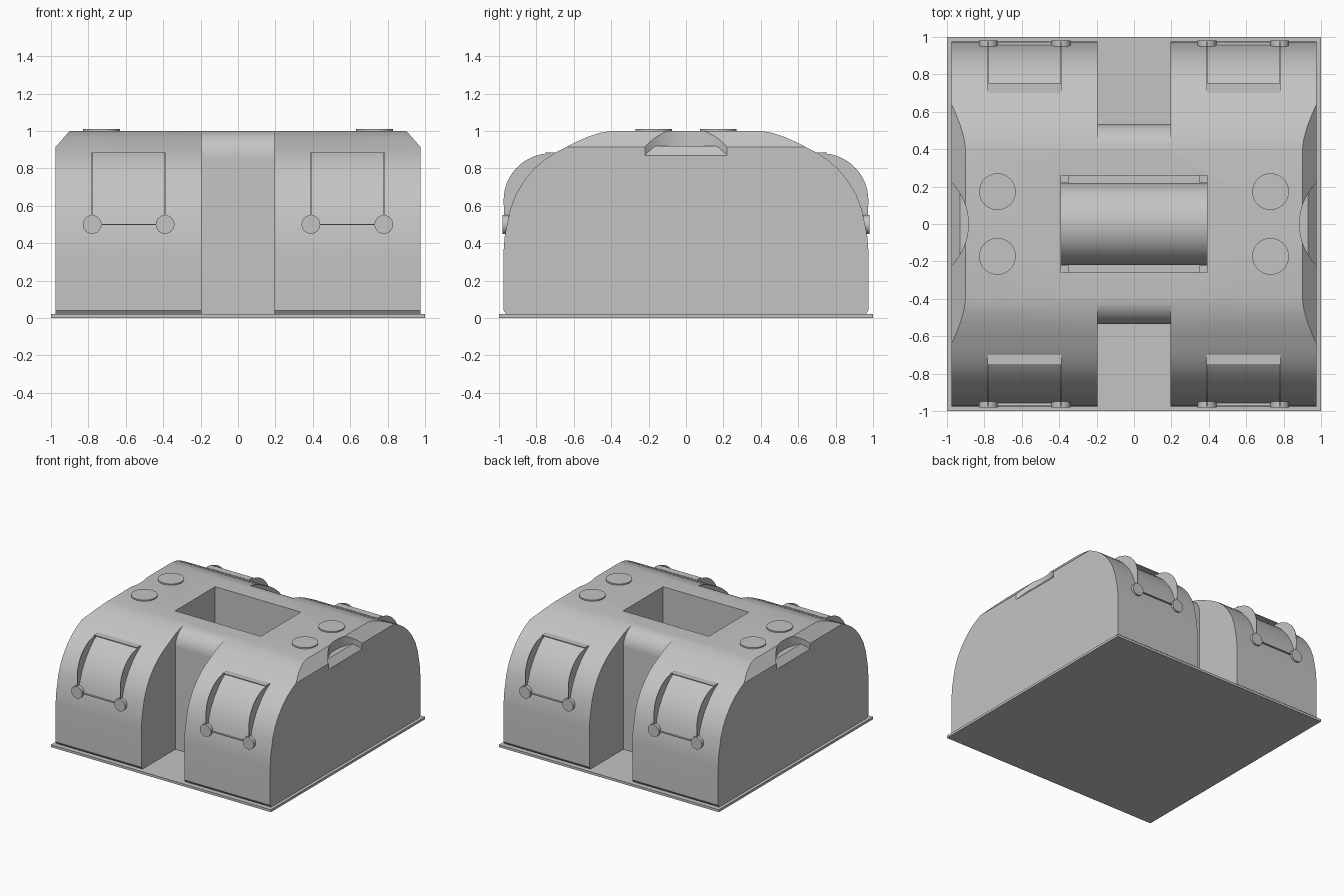
import bpy, bmesh, math
from mathutils import Matrix

if "Cube" in bpy.data.objects:
    bpy.data.objects.remove(bpy.data.objects["Cube"])

grey = bpy.data.materials.new("plain grey")
grey.use_nodes = True
grey.diffuse_color = (0.55, 0.55, 0.55, 1)
grey.node_tree.nodes["Principled BSDF"].inputs["Base Color"].default_value = (0.55, 0.55, 0.55, 1)


def finish(name, bm):
    bmesh.ops.recalc_face_normals(bm, faces=bm.faces)
    mesh = bpy.data.meshes.new(name)
    bm.to_mesh(mesh)
    bm.free()
    mesh.materials.append(grey)
    obj = bpy.data.objects.new(name, mesh)
    bpy.context.collection.objects.link(obj)
    return obj


def prism(name, points, axis, lo, hi):
    """Extrude a 2D outline along x (y,z), y (x,z) or z (x,y)."""
    place = {"x": lambda a, b: (lo, a, b), "y": lambda a, b: (a, lo, b), "z": lambda a, b: (a, b, lo)}[axis]
    bm = bmesh.new()
    face = bm.faces.new([bm.verts.new(place(a, b)) for a, b in points])
    new = bmesh.ops.extrude_face_region(bm, geom=[face])["geom"]
    shift = [hi - lo if axis == k else 0 for k in "xyz"]
    bmesh.ops.translate(bm, vec=shift, verts=[v for v in new if isinstance(v, bmesh.types.BMVert)])
    return finish(name, bm)


def box(name, x, y, z):
    return prism(name, [(x[0], y[0]), (x[1], y[0]), (x[1], y[1]), (x[0], y[1])], "z", *z)


def cylinder(name, centre, radius, depth, axis="z", sides=48):
    turn = {"z": Matrix(), "x": Matrix.Rotation(math.pi / 2, 4, "Y"), "y": Matrix.Rotation(math.pi / 2, 4, "X")}[axis]
    bm = bmesh.new()
    bmesh.ops.create_cone(bm, cap_ends=True, segments=sides, radius1=radius, radius2=radius,
                          depth=depth, matrix=Matrix.Translation(centre) @ turn)
    return finish(name, bm)


def arc(cy, cz, r, start, end, steps=10):
    angles = [math.radians(start + (end - start) * i / steps) for i in range(steps + 1)]
    return [(cy + r * math.cos(a), cz + r * math.sin(a)) for a in angles]


def boolean(target, cutter, operation="DIFFERENCE"):
    mod = target.modifiers.new("cut", "BOOLEAN")
    mod.object, mod.operation, mod.solver = cutter, operation, "EXACT"
    bpy.context.view_layer.objects.active = target
    bpy.ops.object.modifier_apply(modifier=mod.name)
    bpy.data.objects.remove(cutter)


def smooth(obj, degrees=25):
    bpy.ops.object.select_all(action="DESELECT")
    obj.select_set(True)
    bpy.context.view_layer.objects.active = obj
    bpy.ops.object.shade_smooth_by_angle(angle=math.radians(degrees))


def flip(points, sign):
    return [(a * sign, b) for a, b in points]


# Base plate
box("base_plate", (-1, 1), (-1, 1), (0, 0.02))

# Domed main body
half = [(0.96, 0.02), (0.975, 0.04), (0.975, 0.36), (0.97, 0.43), (0.957, 0.5), (0.94, 0.58),
        (0.91, 0.66), (0.865, 0.735), (0.81, 0.8), (0.755, 0.848), (0.7, 0.884), (0.65, 0.909),
        (0.59, 0.94), (0.525, 0.969), (0.46, 0.99), (0.4, 1.0)]
body = prism("main_body", half + flip(half[::-1], -1), "x", -0.975, 0.975)

for s in (-1, 1):
    # Chamfer along the top side edge
    boolean(body, prism("chamfer_cutter", flip([(0.88, 1.0227), (1.0, 0.8867), (1.0, 1.0227)], s), "y", -1.1, 1.1))
    # Rounded finger notch with a sloping lip
    notch = cylinder("notch_cutter", (s * 1.199, 0, 0.95), 0.314, 0.4, sides=64)
    keep = prism("notch_limit", flip([(0.8, 0.92), (0.93, 0.92), (0.9975, 0.842), (1.6, 0.842),
                                      (1.6, 1.1), (0.8, 1.1)], s), "y", -0.5, 0.5)
    boolean(notch, keep, "INTERSECT")
    boolean(body, notch)
    # Central slot with a rounded upper edge
    slot = [(0.535, 0)] + arc(0.395, 0.86, 0.14, 0, 90) + [(0.395, 1.1), (1.1, 1.1), (1.1, 0)]
    boolean(body, prism("slot_cutter", flip(slot, s), "x", -0.195, 0.195))

# Rectangular well in the roof, with a roller and its corner posts
boolean(body, box("well_cutter", (-0.39, 0.39), (-0.26, 0.26), (0.35, 1.1)))
smooth(body)
smooth(cylinder("well_roller", (0, 0, 0.4), 0.22, 0.78, "x"))
for sx in (-1, 1):
    for sy in (-1, 1):
        box("roller_post", sorted((sx * 0.35, sx * 0.39)), sorted((sy * 0.22, sy * 0.26)), (0.35, 0.45))
        # Roof discs
        smooth(cylinder("roof_disc", (sx * 0.73, sy * 0.173, 1.0), 0.098, 0.02))

        # Open frame on each shoulder: two fins, a top ledge, a lower bar and pegs
        fin = [(0.7, 0.885)] + arc(0.725, 0.63, 0.25, 85, 0, 14) + [(0.972, 0.5), (0.93, 0.5), (0.86, 0.7), (0.7, 0.85)]
        for x in (0.39, 0.78):
            prism("frame_fin", flip(fin, sy), "x", sx * x - 0.002, sx * x + 0.002)
            smooth(cylinder("frame_peg", (sx * x, sy * 0.965, 0.5), 0.05, 0.03, "y", 32))
        span = sorted((sx * 0.39, sx * 0.78))
        box("frame_ledge", span, sorted((sy * 0.7, sy * 0.755)), (0.881, 0.886))
        box("frame_bar", span, sorted((sy * 0.94, sy * 0.972)), (0.498, 0.502))
